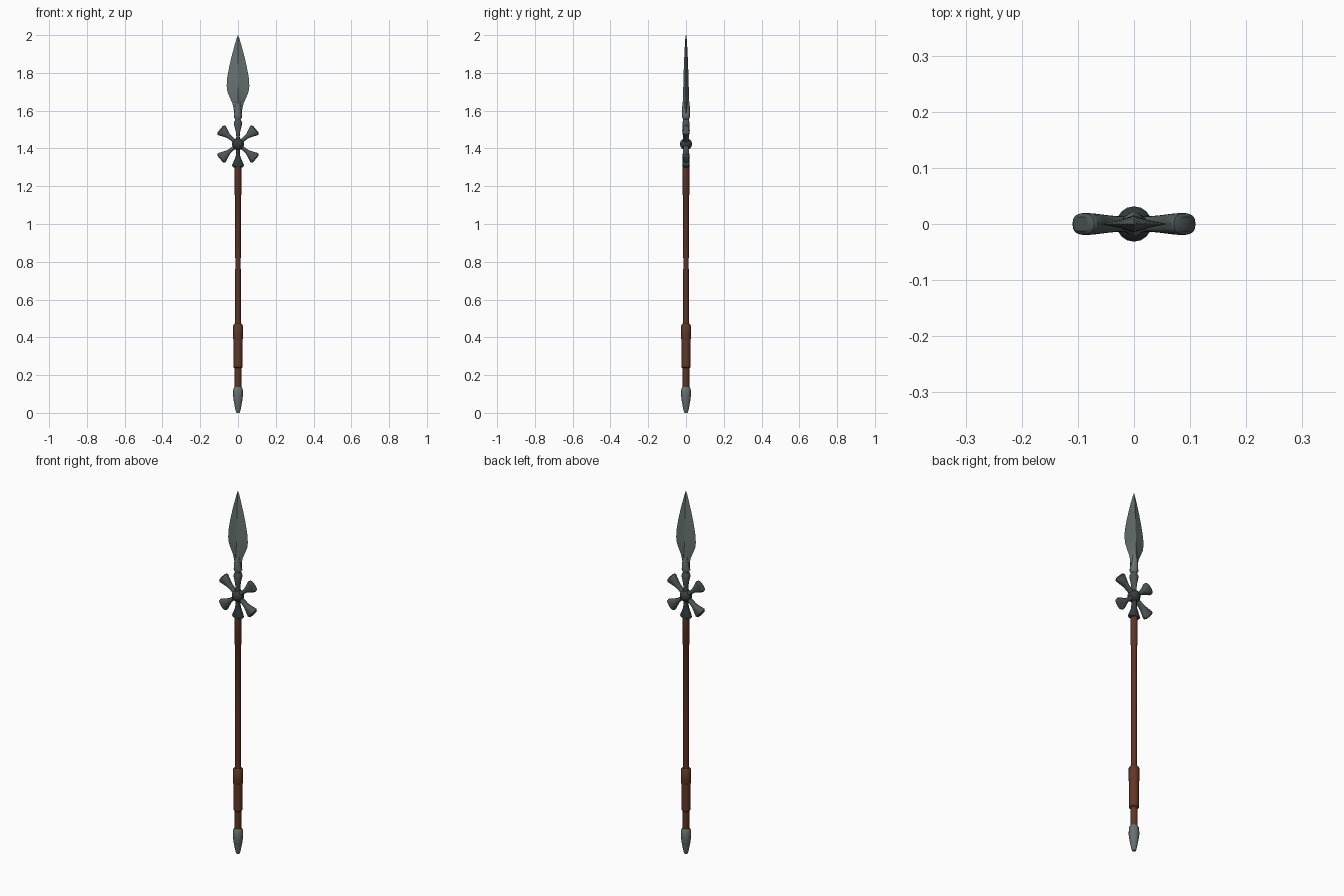
import bpy, bmesh, math
from mathutils import Matrix, Vector


def material(name, rgb):
    m = bpy.data.materials.new(name)
    m.diffuse_color = (*rgb, 1)
    return m


STEEL = material("grey steel", (0.135, 0.165, 0.165))
DARK = material("dark steel", (0.075, 0.095, 0.095))
HUB = material("blackened steel", (0.035, 0.045, 0.047))
WOOD = material("red brown wood", (0.115, 0.034, 0.017))
LEATHER = material("leather", (0.125, 0.038, 0.02))


def circle(n):
    return [(math.cos(2 * math.pi * i / n), math.sin(2 * math.pi * i / n)) for i in range(n)]


# loft a unit section through stations (z, half width x, half depth y)
def loft(name, stations, section, mat, matrix=None, angle=35):
    bm = bmesh.new()
    rings = [[bm.verts.new((u * w, v * d, z)) for u, v in section] for z, w, d in stations]
    n = len(section)
    for a, b in zip(rings, rings[1:]):
        for i in range(n):
            j = (i + 1) % n
            bm.faces.new((a[i], a[j], b[j], b[i]))
    bm.faces.new(rings[0][::-1])
    bm.faces.new(rings[-1])
    if matrix:
        bm.transform(matrix)
    bmesh.ops.recalc_face_normals(bm, faces=bm.faces)
    me = bpy.data.meshes.new(name)
    bm.to_mesh(me)
    bm.free()
    me.materials.append(mat)
    ob = bpy.data.objects.new(name, me)
    bpy.context.collection.objects.link(ob)
    bpy.context.view_layer.objects.active = ob
    bpy.ops.object.select_all(action='DESELECT')
    ob.select_set(True)
    bpy.ops.object.shade_smooth_by_angle(angle=math.radians(angle))
    return ob


def turned(name, profile, mat, n=16):
    return loft(name, [(z, r, r) for z, r in profile], circle(n), mat)


# wooden shaft, slightly slimmer in the middle
turned("shaft", [(0.1, 0.018), (0.3, 0.018), (0.47, 0.015), (0.8, 0.0145),
                 (1.15, 0.0155), (1.155, 0.018), (1.33, 0.018)], WOOD)
# leather grip with thicker upper band
turned("grip", [(0.237, 0.019), (0.242, 0.024), (0.385, 0.024), (0.392, 0.024)], LEATHER)
turned("grip_band", [(0.385, 0.023), (0.392, 0.026), (0.462, 0.026), (0.472, 0.019)], LEATHER)
# metal butt cap
turned("butt_cap", [(0, 0.009), (0.012, 0.013), (0.06, 0.022), (0.09, 0.026),
                    (0.128, 0.025), (0.138, 0.019)], STEEL)

# hub and six flared spokes
HZ = 1.423
turned("hub", [(HZ + 0.032 * math.sin(a), max(0.032 * math.cos(a), 0.001))
               for a in [math.radians(-90 + 20 * k) for k in range(10)]], HUB)
oval = [(math.copysign(abs(u) ** 0.8, u), math.copysign(abs(v) ** 0.8, v)) for u, v in circle(16)]
SPOKE = [(0.0, 0.012, 0.014), (0.04, 0.010, 0.014), (0.065, 0.012, 0.016),
         (0.085, 0.020, 0.018), (0.112, 0.032, 0.020), (0.118, 0.030, 0.019), (0.123, 0.022, 0.013)]
for i, deg in enumerate((50, 130, 180, 230, 310)):
    m = Matrix.Translation((0, 0, HZ)) @ Matrix.Rotation(math.radians(deg), 4, 'Y')
    loft(f"spoke_{i}", SPOKE, oval, HUB if deg == 180 else DARK, m)
# upper spoke runs into the blade neck
loft("upper_spoke", [(HZ, 0.012, 0.014), (1.463, 0.009, 0.014), (1.49, 0.012, 0.016),
                     (1.53, 0.022, 0.019), (1.54, 0.021, 0.018), (1.555, 0.012, 0.014),
                     (1.563, 0.013, 0.015)], oval, DARK)
# neck socket of the blade
loft("blade_socket", [(1.55, 0.012, 0.013), (1.565, 0.022, 0.021), (1.578, 0.020, 0.022),
                      (1.605, 0.018, 0.022), (1.65, 0.014, 0.017), (1.72, 0.007, 0.014),
                      (1.78, 0.002, 0.008)], circle(12), STEEL)
# leaf-shaped blade with a raised midrib
leaf = [(1, 0), (0.4, 0.5), (0, 1), (-0.4, 0.5), (-1, 0), (-0.4, -0.5), (0, -1), (0.4, -0.5)]
loft("blade", [(1.575, 0.019, 0.018), (1.61, 0.023, 0.018), (1.64, 0.030, 0.017),
               (1.67, 0.044, 0.016), (1.70, 0.056, 0.015), (1.73, 0.060, 0.0145),
               (1.77, 0.058, 0.0135), (1.83, 0.047, 0.0115), (1.89, 0.033, 0.009),
               (1.95, 0.017, 0.006), (1.98, 0.008, 0.004), (2.0, 0.0008, 0.0008)], leaf, STEEL, angle=20)
